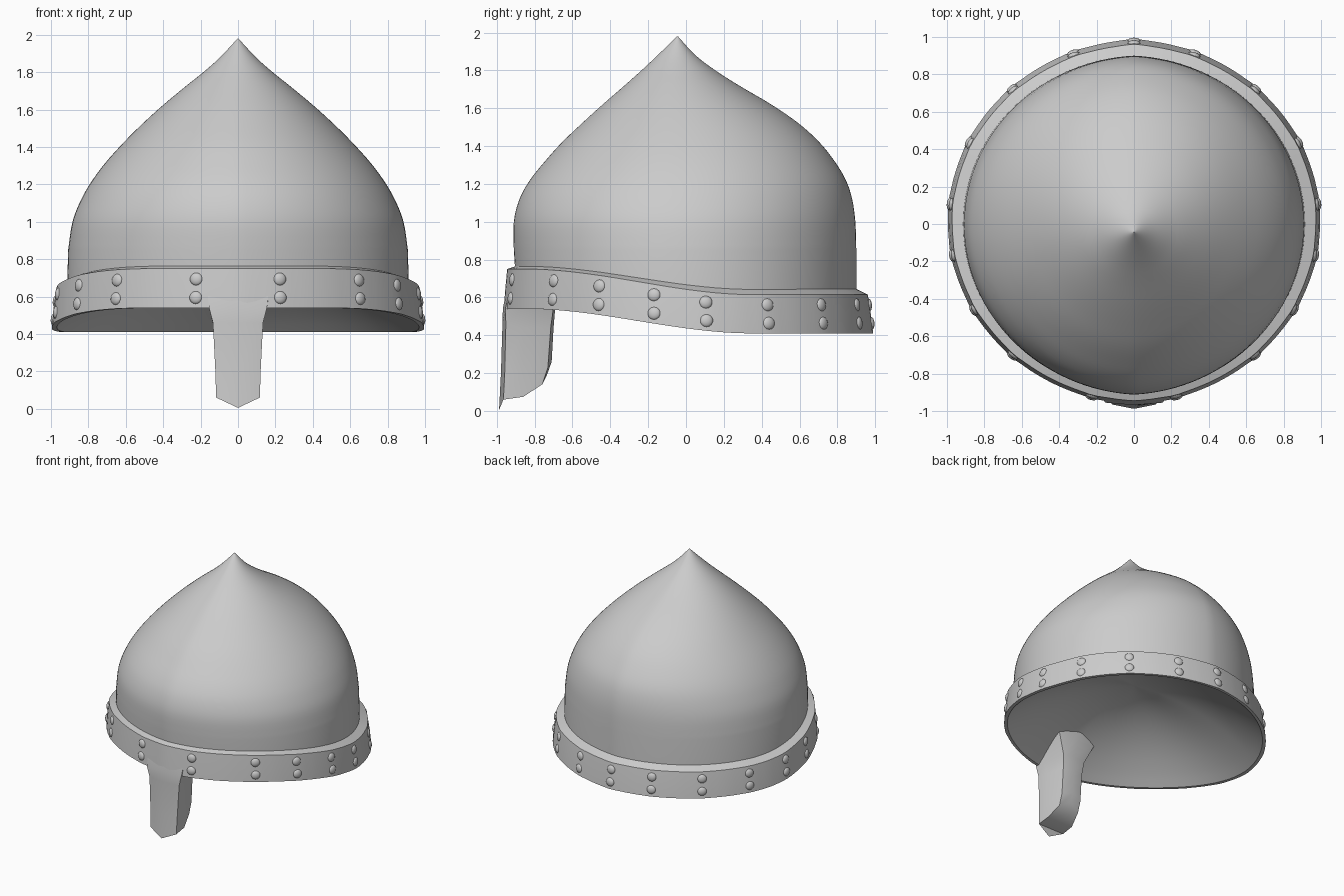
import bpy, bmesh
from math import sin, cos, pi, radians, exp
from mathutils import Vector

if "Cube" in bpy.data.objects:
    bpy.data.objects.remove(bpy.data.objects["Cube"])

SEG = 128
KEEL = radians(3)
RIVET_ANGLES = [13, 41, 60, 79, 96, 117, 139, 161, 180]
ANGLES = [a * s for a in RIVET_ANGLES for s in (1, -1) if a * s != -180]


def section(theta, rx, yf, yb):
    """Point on a rounded section with a slight keel at front and back (0 = front)."""
    sign = 1 if theta >= 0 else -1
    t = KEEL + abs(theta) / pi * (pi - 2 * KEEL)
    x = sign * rx * (sin(t) - sin(KEEL)) / (1 - sin(KEEL))
    y = (yf + yb) / 2 - (yb - yf) / 2 * cos(t) / cos(KEEL)
    return x, y


def drop(y):
    t = min(max((y + 0.85) / 1.2, 0), 1)
    return t * t * (3 - 2 * t)


def level(zf, zb):
    """Height that sinks from the brow to the back."""
    return lambda y: zf + (zb - zf) * drop(y)


def make(name, bm, angle=35):
    bmesh.ops.recalc_face_normals(bm, faces=bm.faces)
    me = bpy.data.meshes.new(name)
    bm.to_mesh(me)
    bm.free()
    ob = bpy.data.objects.new(name, me)
    bpy.context.collection.objects.link(ob)
    bpy.context.view_layer.objects.active = ob
    ob.select_set(True)
    bpy.ops.object.shade_smooth_by_angle(angle=radians(angle))
    ob.select_set(False)
    return ob


def bridge(bm, rings):
    for a, b in zip(rings, rings[1:]):
        n = len(a)
        for i in range(n):
            j = (i + 1) % n
            bm.faces.new((a[i], a[j], b[j], b[i]))


def loft(bm, rows, bump=None):
    """rows: (height function or number, half width, front y, back y)"""
    rings = []
    for k, (z, rx, yf, yb) in enumerate(rows):
        ring = []
        for i in range(SEG):
            th = -pi + 2 * pi * i / SEG
            g = bump(k, th) if bump else 0
            x, y = section(th, rx + g, yf - g, yb + g)
            ring.append(bm.verts.new((x, y, z(y) if callable(z) else z)))
        rings.append(ring)
    return rings


def smooth_rows(pts, n=4):
    """Catmull-Rom sampling of profile rows."""
    p = [pts[0]] + pts + [pts[-1]]
    out = []
    for i in range(1, len(p) - 2):
        for k in range(n):
            t = k / n
            out.append(tuple(0.5 * (2 * b + (c - a) * t + (2 * a - 5 * b + 4 * c - d) * t * t
                                    + (3 * b - a - 3 * c + d) * t ** 3)
                             for a, b, c, d in zip(*p[i - 1:i + 3])))
    return out + [pts[-1]]


# Pointed dome: z, half width, front y, back y
PROFILE = [(0.85, .908, -.91, .90), (1.0, .885, -.91, .895), (1.12, .838, -.88, .878),
           (1.22, .78, -.825, .845), (1.32, .705, -.745, .785), (1.42, .615, -.655, .705),
           (1.52, .515, -.55, .595), (1.62, .405, -.44, .45), (1.72, .285, -.325, .28),
           (1.80, .185, -.235, .155), (1.88, .095, -.15, .05), (1.98, .002, -.047, -.043)]
bm = bmesh.new()
rings = loft(bm, [(level(.70, .58), .915, -.90, .90)] + smooth_rows(PROFILE))
bridge(bm, rings)
bm.faces.new(rings[-1])
make("dome", bm)


# Shallow hollow under the helmet
def hollow(s):
    rise = .40 * (1 - s * s)
    return lambda y: level(.54, .41)(y / s) * s + .47 * (1 - s) + rise


bm = bmesh.new()
rings = loft(bm, [(hollow(s), .97 * s, -.945 * s, .967 * s)
                  for s in (1, .95, .9, .8, .7, .6, .5, .4, .3, .2, .1, .02)])
bridge(bm, rings)
bm.faces.new(rings[-1])
make("underside_hollow", bm)


# Brow band, very slightly raised around each rivet pair
def swell(k, th):
    if k not in (1, 2, 3):
        return 0
    return .003 * max(exp(-((th - radians(a + w)) / .06) ** 4)
                      for a in ANGLES for w in (0, 360, -360))


TOP = (level(.75, .615), .972, -.945, .958)
BOT = (level(.54, .41), .995, -.963, .986)
bm = bmesh.new()
mid = (level(.645, .512), .986, -.955, .974)
rings = loft(bm, [(level(.768, .648), .90, -.893, .893), TOP, mid, BOT,
                  (level(.54, .41), .968, -.943, .965)], swell)
bridge(bm, rings)
make("brow_band", bm, 40)

# Rivets in pairs around the band
bm = bmesh.new()
for a in ANGLES:
    th = radians(a)
    for f in (.27, .74):
        rx, yf, yb = (t + (b - t) * f for t, b in zip(TOP[1:], BOT[1:]))
        x, y = section(th, rx, yf, yb)
        z = TOP[0](y) * (1 - f) + BOT[0](y) * f
        out = Vector((sin(th), -cos(th), .08))
        mat = out.to_track_quat('Z', 'Y').to_matrix().to_4x4()
        mat.translation = (x, y, z)
        new = bmesh.ops.create_uvsphere(bm, u_segments=14, v_segments=8, radius=.035)["verts"]
        bmesh.ops.scale(bm, vec=(1, 1, .5), verts=new)
        bmesh.ops.transform(bm, matrix=mat, verts=new)
make("rivets", bm, 60)

# Nose guard: half sections from tip to brow, mirrored into rings
HALVES = [
    [(0, -.988, .005), (.117, -.965, .06), (.115, -.86, .075), (.09, -.76, .14), (0, -.735, .19)],
    [(0, -.978, .20), (.121, -.958, .20), (.12, -.86, .20), (.09, -.73, .23), (0, -.71, .26)],
    [(0, -.970, .46), (.134, -.952, .46), (.13, -.86, .44), (.09, -.715, .44), (0, -.70, .44)],
    [(0, -.968, .54), (.155, -.955, .54), (.145, -.87, .54), (.10, -.70, .55), (0, -.69, .56)],
    [(0, -.940, .68), (.17, -.92, .68), (.18, -.86, .70), (.18, -.66, .73), (0, -.62, .74)],
]
bm = bmesh.new()
rings = []
for half in HALVES:
    pts = half + [(-x, y, z) for x, y, z in half[-2:0:-1]]
    rings.append([bm.verts.new(p) for p in pts])
bridge(bm, rings)
for r in (rings[0], rings[-1]):
    bm.faces.new((r[0], r[1], r[7]))
    bm.faces.new((r[1], r[2], r[6], r[7]))
    bm.faces.new((r[2], r[3], r[5], r[6]))
    bm.faces.new((r[3], r[4], r[5]))
make("nose_guard", bm, 50)
